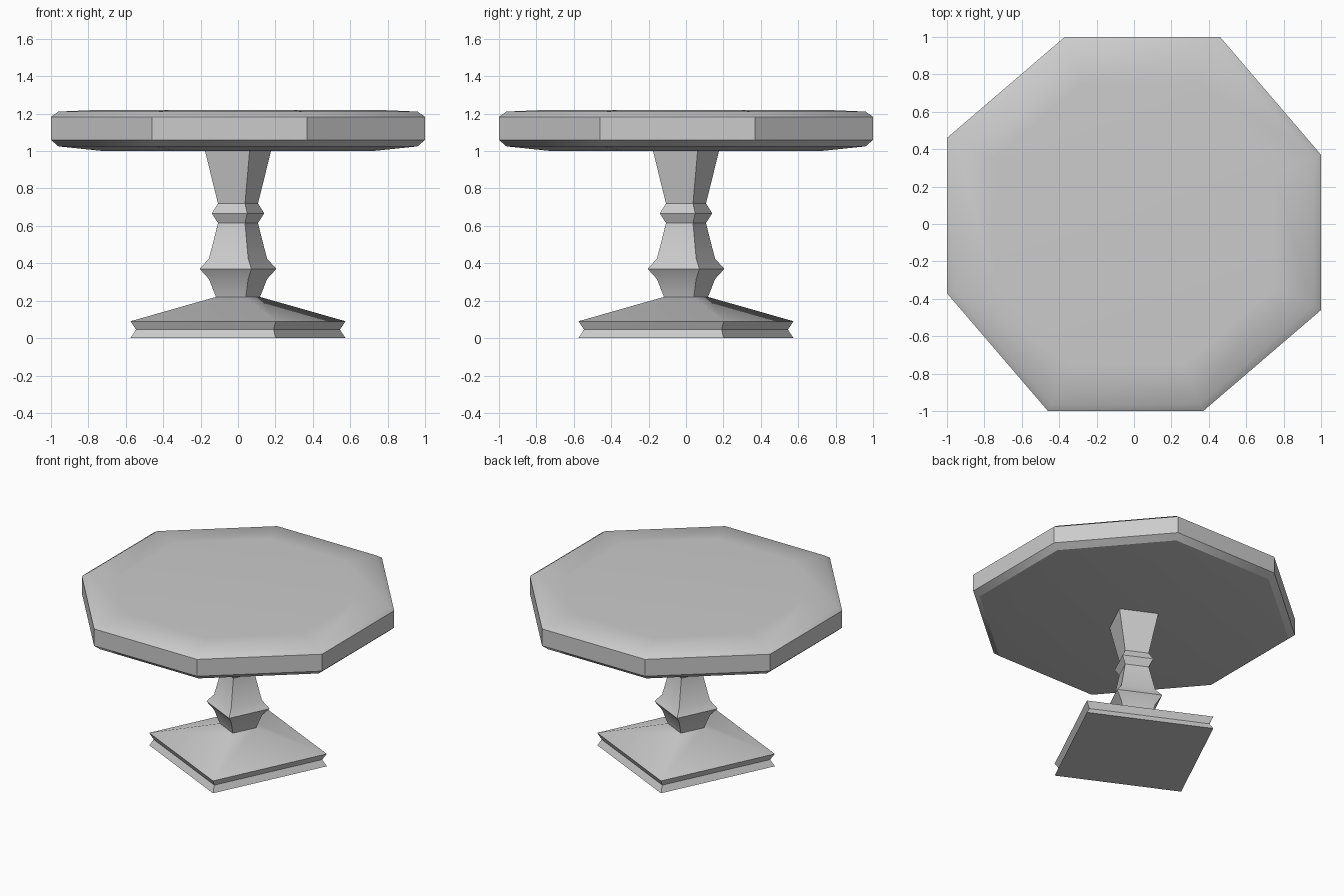
import bpy, bmesh, math

if "Cube" in bpy.data.objects:
    bpy.data.objects.remove(bpy.data.objects["Cube"])


def four_fold(points):
    """Repeat the given points at 90 degree steps, sorted into one loop."""
    pts = []
    for k in range(4):
        c, s = [(1, 0), (0, 1), (-1, 0), (0, -1)][k]
        pts += [(c * x - s * y, s * x + c * y) for x, y in points]
    return sorted(pts, key=lambda p: math.atan2(p[1], p[0]))


def stack(name, outline, profile, cap_top=True):
    """Skin scaled copies of an outline through a (scale, z) profile."""
    bm = bmesh.new()
    rings = [[bm.verts.new((x * r, y * r, z)) for x, y in outline]
             for r, z in profile]
    n = len(outline)
    for a, b in zip(rings, rings[1:]):
        for i in range(n):
            j = (i + 1) % n
            bm.faces.new((a[i], a[j], b[j], b[i]))
    bm.faces.new(rings[0][::-1])
    if cap_top:
        bm.faces.new(rings[-1])
    mesh = bpy.data.meshes.new(name)
    bm.to_mesh(mesh)
    bm.free()
    obj = bpy.data.objects.new(name, mesh)
    bpy.context.collection.objects.link(obj)
    # Soft bevels, hard corners
    bpy.ops.object.select_all(action='DESELECT')
    obj.select_set(True)
    bpy.context.view_layer.objects.active = obj
    bpy.ops.object.shade_smooth_by_angle(angle=math.radians(35))
    return obj


# Turned square pedestal: stepped foot, waisted column (top hidden by tabletop)
square = four_fold([(1.0, 0.35)])
stack("pedestal", square, [
    (0.575, 0.0), (0.545, 0.045), (0.575, 0.09), (0.118, 0.22),
    (0.155, 0.315), (0.205, 0.37), (0.155, 0.425), (0.107, 0.615),
    (0.14, 0.667), (0.107, 0.72), (0.177, 1.002)], cap_top=False)

# Octagonal tabletop with bevelled rims
octagon = four_fold([(1.0, -0.46), (1.0, 0.37)])
stack("tabletop", octagon, [
    (0.72, 1.0), (0.96, 1.025), (1.0, 1.06),
    (1.0, 1.183), (0.96, 1.211), (0.75, 1.22)])
